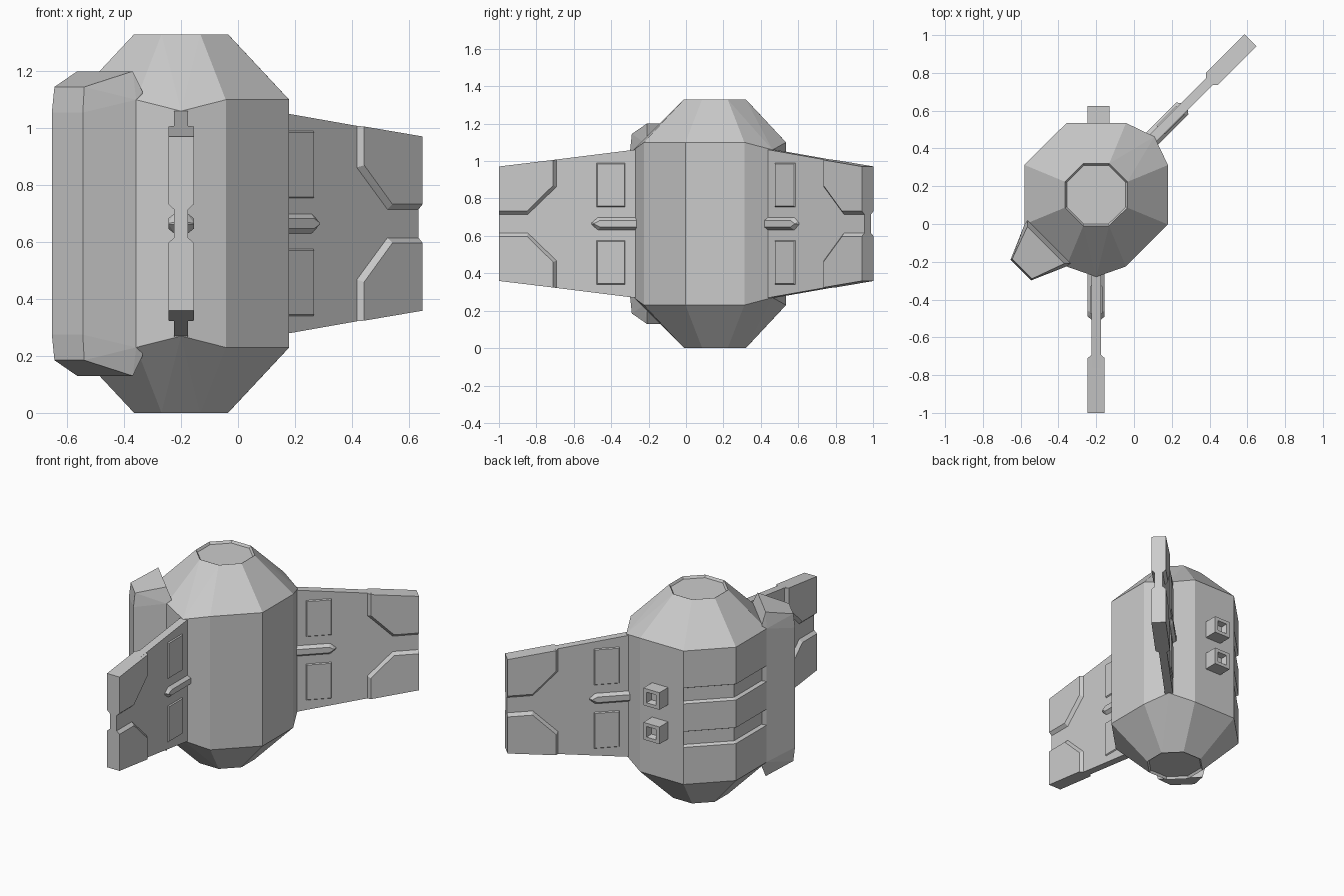
import bpy, bmesh
from math import radians, cos, sin
from mathutils import Vector

if "Cube" in bpy.data.objects:
    bpy.data.objects.remove(bpy.data.objects["Cube"])

CX, CY, CZ = -0.2, 0.155, 0.665   # body axis and mid height


def place(p, ang):
    """(distance from axis, sideways, height from middle) -> world"""
    a = radians(ang)
    d, t, z = p
    return Vector((CX + d * cos(a) - t * sin(a), CY + d * sin(a) + t * cos(a), CZ + z))


def hull(name, pts, hide=False):
    bm = bmesh.new()
    for p in pts:
        bm.verts.new(p)
    res = bmesh.ops.convex_hull(bm, input=bm.verts[:])
    junk = {g for g in res["geom_interior"] + res["geom_unused"] if isinstance(g, bmesh.types.BMVert)}
    bmesh.ops.delete(bm, geom=list(junk), context='VERTS')
    bmesh.ops.dissolve_limit(bm, angle_limit=radians(0.5), verts=bm.verts[:], edges=bm.edges[:])
    bmesh.ops.recalc_face_normals(bm, faces=bm.faces[:])
    me = bpy.data.meshes.new(name)
    bm.to_mesh(me)
    bm.free()
    ob = bpy.data.objects.new(name, me)
    bpy.context.collection.objects.link(ob)
    ob.hide_render = ob.hide_viewport = hide
    return ob


def radial(name, pts, ang, hide=False):
    return hull(name, [place(p, ang) for p in pts], hide)


def both(pts):
    """mirror points sideways"""
    return [(d, s * t, z) for d, t, z in pts for s in (1, -1)]


def cut(ob, cutter):
    m = ob.modifiers.new("cut", 'BOOLEAN')
    m.operation, m.solver, m.object = 'DIFFERENCE', 'EXACT', cutter


# Octagonal body with sloped ends and two ridges where the wings join
pts = []
for s in (1, -1):
    for k in range(8):
        pts += [place((0.165, 0.068, s * 0.665), k * 45), place((0.38, 0.157, s * 0.435), k * 45)]
    pts += [place((0.435, 0, s * 0.395), a) for a in (-90, 45)]
body = hull("body", pts)

# Shallow recess in the end caps
bm = bmesh.new()
bm.from_mesh(body.data)
caps = [f for f in bm.faces if abs(f.normal.z) > 0.99]
bmesh.ops.inset_individual(bm, faces=caps, thickness=0.01, depth=-0.015)
bm.to_mesh(body.data)
bm.free()

# Horizontal vent grooves on the two left faces
for s in (1, -1):
    for ang in (135, 180):
        g = both([(d, 0.157, s * 0.142 + e * h) for d, h in ((0.36, 0.042), (0.40, 0.062)) for e in (1, -1)])
        cut(body, radial("groove_cutter", g, ang, True))

# Side pod on the front left face
radial("side_pod", both([(d, t, s * z) for s in (1, -1) for d, t, z in (
    (0.565, 0.077, 0.39), (0.555, 0.074, 0.48), (0.378, 0.138, 0.535),
    (0.352, 0.16, 0.465), (0.38, 0.157, 0.435))]), 225)

# Square sockets on the back face
for s in (1, -1):
    x = -0.012
    box = radial("back_socket", [(d, x + e * 0.058, s * 0.112 + f * 0.056)
                 for d in (0.36, 0.47) for e in (1, -1) for f in (1, -1)], 90)
    hole = radial("socket_cutter", [(d, x + e * w, s * 0.112 + f * w) for d, w in ((0.43, 0.028), (0.48, 0.036))
                  for e in (1, -1) for f in (1, -1)], 90, True)
    cut(box, hole)

# Two identical wings
for label, ang in (("front_wing", -90), ("rear_wing", 45)):
    radial(label, both([(d, 0.025, s * z) for d, z in ((0.37, 0.403), (1.155, 0.305)) for s in (1, -1)]), ang)
    for s in (1, -1):
        # thick tip plate with a bevelled inner edge
        base = ((0.848, 0.343), (0.848, 0.197), (1.0, 0.05), (1.155, 0.05), (1.155, 0.306))
        top = ((0.865, 0.341), (0.865, 0.205), (1.005, 0.068), (1.155, 0.068), (1.155, 0.306))
        radial(label + "_tip_plate", both([(d, 0.025, s * z) for d, z in base]
               + [(d, 0.045, s * z) for d, z in top]), ang)
        # thin raised panel near the root
        radial(label + "_panel", both([(d, t, s * z) for t, o in ((0.022, 0), (0.032, 0.007))
               for d in (0.478 + o, 0.635 - o) for z in (0.087 + o, 0.327 - o)]), ang)
    # pointed central rib
    radial(label + "_rib", both([(d, t, s * z) for s in (1, -1) for d, t, z in (
        (0.40, 0.02, 0.038), (0.40, 0.045, 0.018), (0.625, 0.02, 0.038),
        (0.615, 0.045, 0.018), (0.665, 0.02, 0.004), (0.645, 0.045, 0.002))]), ang)
